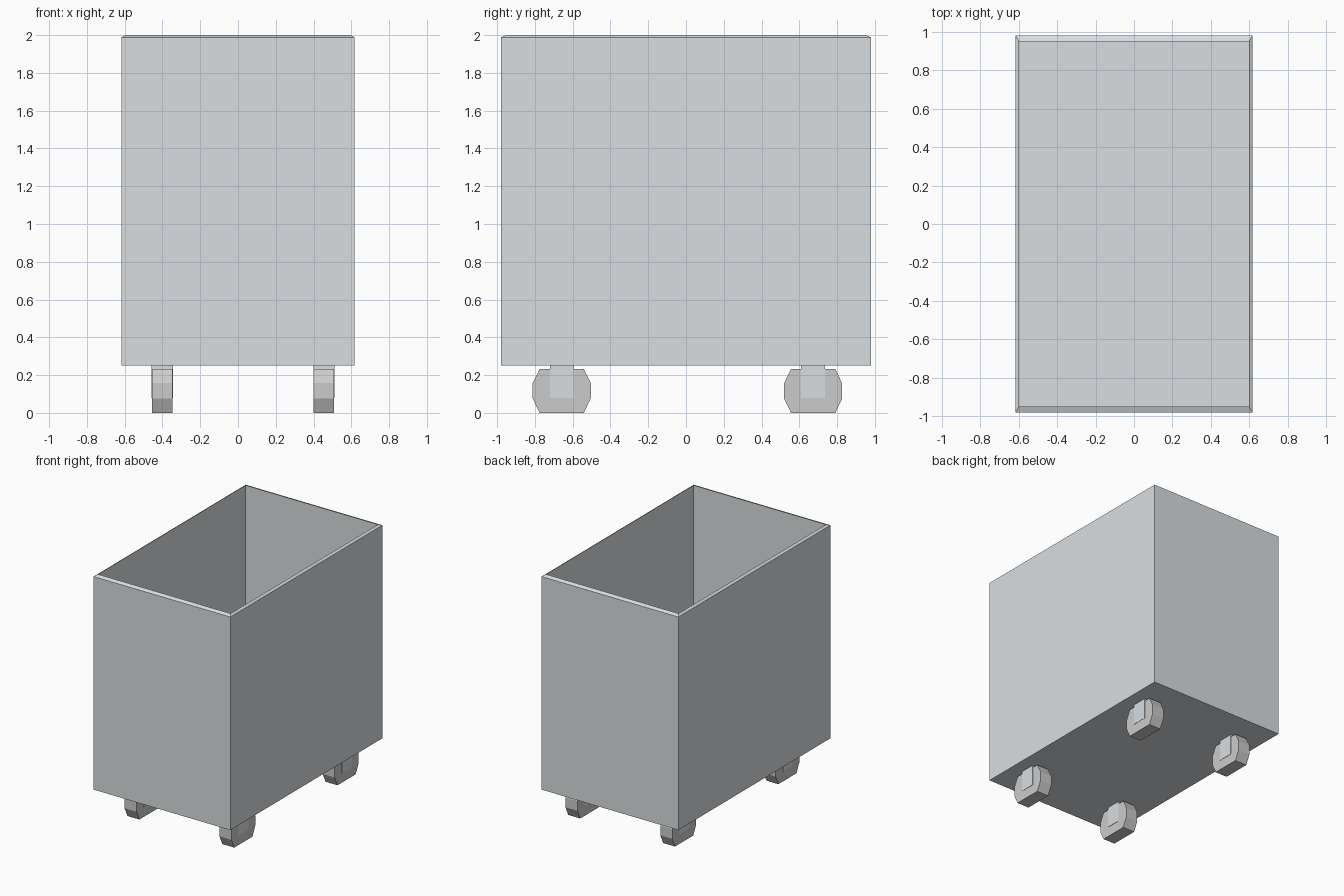
import bpy, bmesh

if "Cube" in bpy.data.objects:
    bpy.data.objects.remove(bpy.data.objects["Cube"])

body_mat = bpy.data.materials.new("blue_grey")
body_mat.diffuse_color = (0.70, 0.73, 0.75, 1)
body_mat.use_nodes = True
body_mat.node_tree.nodes["Principled BSDF"].inputs["Base Color"].default_value = body_mat.diffuse_color


def make_object(name, bm, mat=None):
    bmesh.ops.recalc_face_normals(bm, faces=bm.faces[:])
    me = bpy.data.meshes.new(name)
    bm.to_mesh(me)
    bm.free()
    ob = bpy.data.objects.new(name, me)
    bpy.context.collection.objects.link(ob)
    if mat:
        me.materials.append(mat)
    return ob


def rect(bm, hx, hy, z):
    return [bm.verts.new((sx * hx, sy * hy, z))
            for sx, sy in ((-1, -1), (1, -1), (1, 1), (-1, 1))]


# Open bin: outer wall, sloped rim, inner wall and floor
bm = bmesh.new()
rings = [rect(bm, *r) for r in ((0.617, 0.98, 0.25), (0.617, 0.98, 1.988),
                                (0.598, 0.95, 2.0), (0.598, 0.95, 0.28))]
for a, b in zip(rings, rings[1:]):
    for i in range(4):
        j = (i + 1) % 4
        bm.faces.new((a[i], a[j], b[j], b[i]))
bm.faces.new(rings[0])
bm.faces.new(rings[-1])
make_object("bin_body", bm, body_mat)


def prism(name, profile, x, y, width, mat=None):
    """Extrude a (y, z) profile along x, centred on x."""
    bm = bmesh.new()
    face = bm.faces.new([bm.verts.new((x - width / 2, y + py, pz)) for py, pz in profile])
    ext = bmesh.ops.extrude_face_region(bm, geom=[face])
    moved = [v for v in ext["geom"] if isinstance(v, bmesh.types.BMVert)]
    bmesh.ops.translate(bm, verts=moved, vec=(width, 0, 0))
    return make_object(name, bm, mat)


# Four octagonal wheels with mounting brackets
wheel = [(-0.117, 0), (0.117, 0), (0.154, 0.077), (0.154, 0.157),
         (0.117, 0.232), (-0.117, 0.232), (-0.154, 0.157), (-0.154, 0.077)]
bracket = [(-0.063, 0.08), (0.063, 0.08), (0.063, 0.255), (-0.063, 0.255)]
for xn, x in (("left", -0.401), ("right", 0.455)):
    for yn, y in (("front", -0.658), ("back", 0.673)):
        prism(f"wheel_{yn}_{xn}", wheel, x, y, 0.108)
        prism(f"bracket_{yn}_{xn}", bracket, x, y, 0.113, body_mat)
